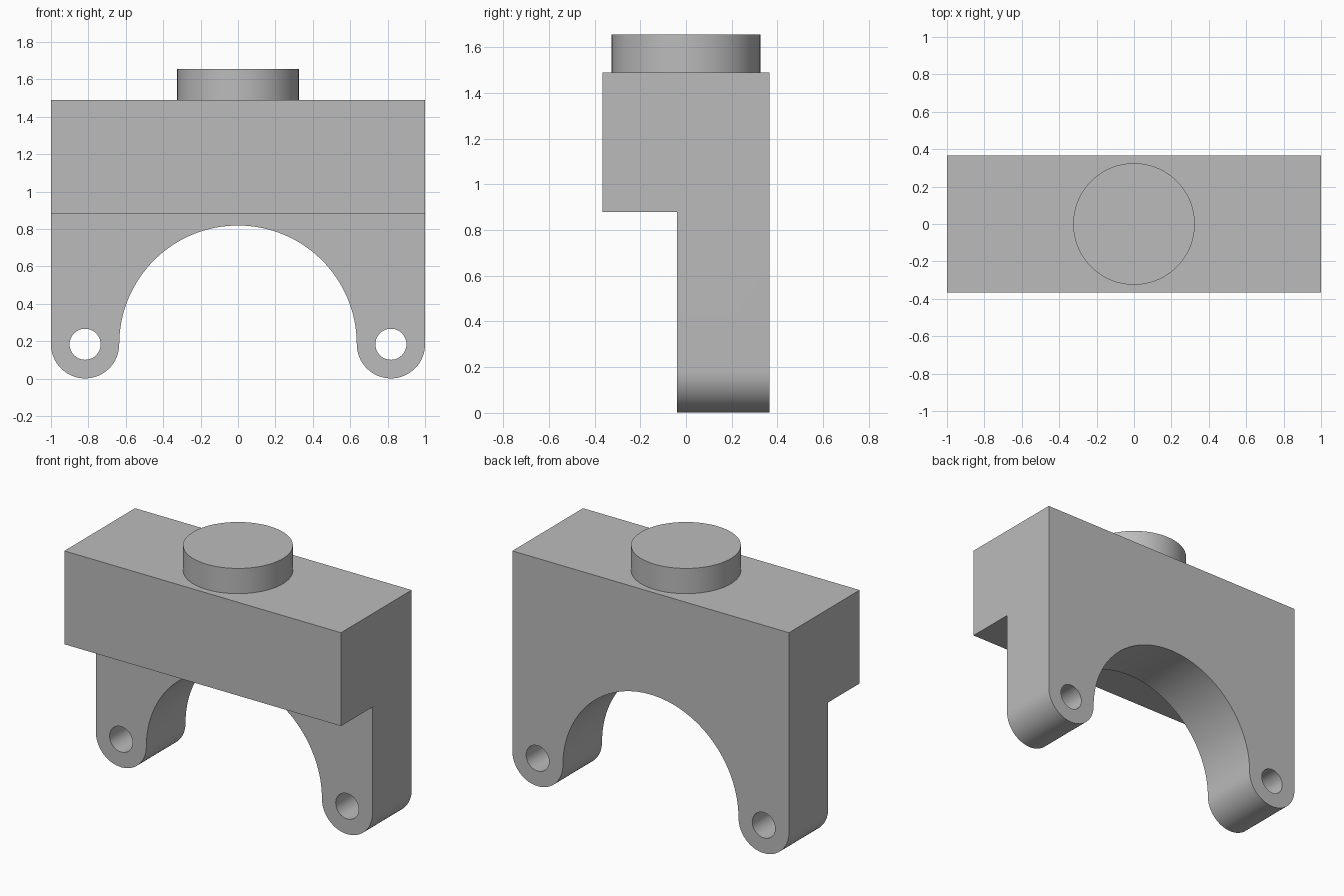
import bpy, bmesh
from math import cos, sin, pi
from mathutils import Vector

if "Cube" in bpy.data.objects:
    bpy.data.objects.remove(bpy.data.objects["Cube"], do_unlink=True)

grey = bpy.data.materials.new("plain grey")
grey.use_nodes = True
colour = (0.5, 0.5, 0.5, 1)
grey.diffuse_color = colour
grey.node_tree.nodes["Principled BSDF"].inputs["Base Color"].default_value = colour

PIVOT_X, PIVOT_Z = 0.8175, 0.1835
FOOT_R = 1 - PIVOT_X
ARCH_R = PIVOT_X - FOOT_R
HOLE_R = 0.083
TOP = 1.49


def arc(cx, cy, r, start, end, steps):
    """Points along an arc, end included."""
    return [(cx + r * cos(start + (end - start) * i / steps),
             cy + r * sin(start + (end - start) * i / steps))
            for i in range(steps + 1)]


def prism(name, points, place, sweep):
    """Extrude a flat outline along a vector; place maps 2D to 3D."""
    bm = bmesh.new()
    face = bm.faces.new([bm.verts.new(place(a, b)) for a, b in points])
    made = bmesh.ops.extrude_face_region(bm, geom=[face])["geom"]
    bmesh.ops.translate(bm, vec=Vector(sweep),
                        verts=[v for v in made if isinstance(v, bmesh.types.BMVert)])
    bmesh.ops.recalc_face_normals(bm, faces=bm.faces)
    mesh = bpy.data.meshes.new(name)
    bm.to_mesh(mesh)
    bm.free()
    mesh.materials.append(grey)
    obj = bpy.data.objects.new(name, mesh)
    bpy.context.collection.objects.link(obj)
    return obj


def front_prism(name, points):
    return prism(name, points, lambda x, z: (x, -0.5, z), (0, 1, 0))


def carve(target, tool, operation):
    """Apply a boolean and discard its tool."""
    bpy.context.view_layer.objects.active = target
    mod = target.modifiers.new("carve", "BOOLEAN")
    mod.operation, mod.solver, mod.object = operation, "EXACT", tool
    bpy.ops.object.modifier_apply(modifier=mod.name)
    bpy.data.objects.remove(tool, do_unlink=True)


def smooth(obj):
    bpy.ops.object.select_all(action="DESELECT")
    obj.select_set(True)
    bpy.context.view_layer.objects.active = obj
    bpy.ops.object.shade_smooth_by_angle(angle=pi / 6)


# Stepped side section: deep beam on top, thinner legs set to the back
section = [(-0.365, TOP), (-0.365, 0.88), (-0.04, 0.88),
           (-0.04, -0.1), (0.365, -0.1), (0.365, TOP)]
bracket = prism("bracket", section, lambda y, z: (-1.1, y, z), (2.2, 0, 0))

# Front outline: rounded feet joined by an arch
outline = [(-1, TOP + 0.1)]
outline += arc(-PIVOT_X, PIVOT_Z, FOOT_R, pi, 2 * pi, 32)
outline += arc(0, PIVOT_Z, ARCH_R, pi, 0, 64)[1:-1]
outline += arc(PIVOT_X, PIVOT_Z, FOOT_R, pi, 2 * pi, 32)
outline += [(1, TOP + 0.1)]
carve(bracket, front_prism("outline_tool", outline), "INTERSECT")

# Pivot holes through both feet
for side in (-1, 1):
    circle = arc(side * PIVOT_X, PIVOT_Z, HOLE_R, 0, 2 * pi, 48)[:-1]
    carve(bracket, front_prism("hole_tool", circle), "DIFFERENCE")
smooth(bracket)

# Round boss on top
boss = prism("top_boss", arc(0, 0, 0.325, 0, 2 * pi, 96)[:-1],
             lambda x, y: (x, y, TOP), (0, 0, 0.165))
smooth(boss)
